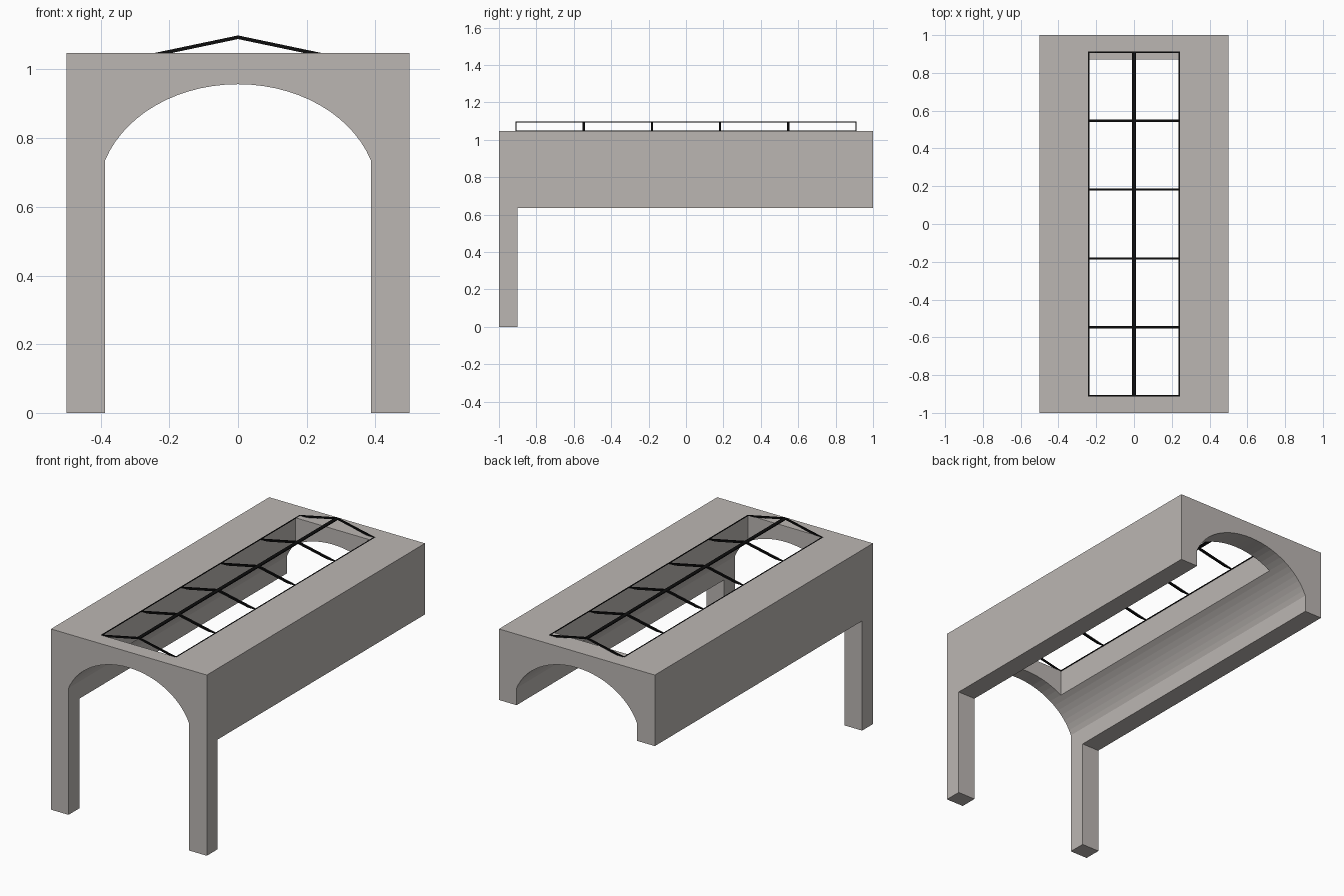
import bpy, bmesh, math
from mathutils import Vector

if "Cube" in bpy.data.objects:
    bpy.data.objects.remove(bpy.data.objects["Cube"])


def material(name, rgb):
    m = bpy.data.materials.new(name)
    m.diffuse_color = (*rgb, 1)
    m.use_nodes = True
    m.node_tree.nodes["Principled BSDF"].inputs["Base Color"].default_value = m.diffuse_color
    return m


stone = material("warm grey stone", (0.50, 0.47, 0.45))
black = material("black metal", (0.004, 0.004, 0.004))


def finish(name, bm, mat):
    bmesh.ops.recalc_face_normals(bm, faces=bm.faces)
    me = bpy.data.meshes.new(name)
    bm.to_mesh(me)
    bm.free()
    ob = bpy.data.objects.new(name, me)
    bpy.context.collection.objects.link(ob)
    me.materials.append(mat)
    return ob


def extrude_y(name, pts, y0, y1, mat):
    """Extrude an (x, z) outline from y0 to y1."""
    bm = bmesh.new()
    face = bm.faces.new([bm.verts.new((x, y0, z)) for x, z in pts])
    ext = bmesh.ops.extrude_face_region(bm, geom=[face])
    verts = [v for v in ext["geom"] if isinstance(v, bmesh.types.BMVert)]
    bmesh.ops.translate(bm, verts=verts, vec=(0, y1 - y0, 0))
    return finish(name, bm, mat)


def box(name, x0, x1, y0, y1, z0, z1, mat):
    return extrude_y(name, [(x0, z0), (x1, z0), (x1, z1), (x0, z1)], y0, y1, mat)


# Vaulted hall: arch outline extruded along the full length
TOP, SPRING_X, SPRING_Z, CROWN = 1.048, 0.387, 0.735, 0.957
CZ = 0.635
B = CROWN - CZ
A = SPRING_X / math.sqrt(1 - ((SPRING_Z - CZ) / B) ** 2)
t0 = math.asin((SPRING_Z - CZ) / B)
N = 28
arch = []
for i in range(N + 1):
    t = t0 + (math.pi - 2 * t0) * i / N
    arch.append((A * math.cos(t), CZ + B * math.sin(t)))
outline = [(-0.5, 0), (-0.5, TOP), (0.5, TOP), (0.5, 0), (SPRING_X, 0)] + arch + [(-SPRING_X, 0)]
hall = extrude_y("vaulted_hall", outline, -1, 1, stone)

# Cut away the low walls behind the front legs, and the skylight opening
cutters = [box("underside_cutter", -0.7, 0.7, -0.9, 1.2, -0.2, 0.636, stone),
           box("skylight_cutter", -0.24, 0.24, -0.91, 0.87, 0.8, 1.3, stone)]
bpy.context.view_layer.objects.active = hall
for c in cutters:
    mod = hall.modifiers.new("cut", 'BOOLEAN')
    mod.operation = 'DIFFERENCE'
    mod.solver = 'EXACT'
    mod.object = c
    c.hide_render = True
    bpy.ops.object.modifier_apply(modifier=mod.name)
    bpy.data.objects.remove(c)

# Skylight frame: gabled bars sloping from ridge to eaves
HW, RIDGE, END = 0.243, 1.099, 0.912


def slope(x):
    return RIDGE - (RIDGE - TOP) * abs(x) / HW


def gable(name, y0, y1, depth):
    pts = [(-HW, TOP), (0, RIDGE), (HW, TOP), (HW - 0.05, TOP), (0, RIDGE - depth), (-HW + 0.05, TOP)]
    return extrude_y(name, pts, y0, y1, black)


def strip(name, x0, x1, depth):
    pts = [(x0, slope(x0)), (x1, slope(x1)), (x1, slope(x1) - depth), (x0, slope(x0) - depth)]
    return extrude_y(name, pts, -END, END, black)


gable("front_gable_bar", -END, -END + 0.007, 0.0105)
gable("back_gable_bar", END - 0.007, END, 0.0105)
for i in range(1, 5):
    y = -END + 2 * END * i / 5
    gable(f"rafter_{i}", y - 0.006, y + 0.006, 0.0105)
for side, s in (("left", -1), ("right", 1)):
    strip(f"{side}_eave_bar", s * (HW - 0.007), s * HW, 0.004)
    strip(f"{side}_ridge_bar", 0, s * 0.011, 0.005)
